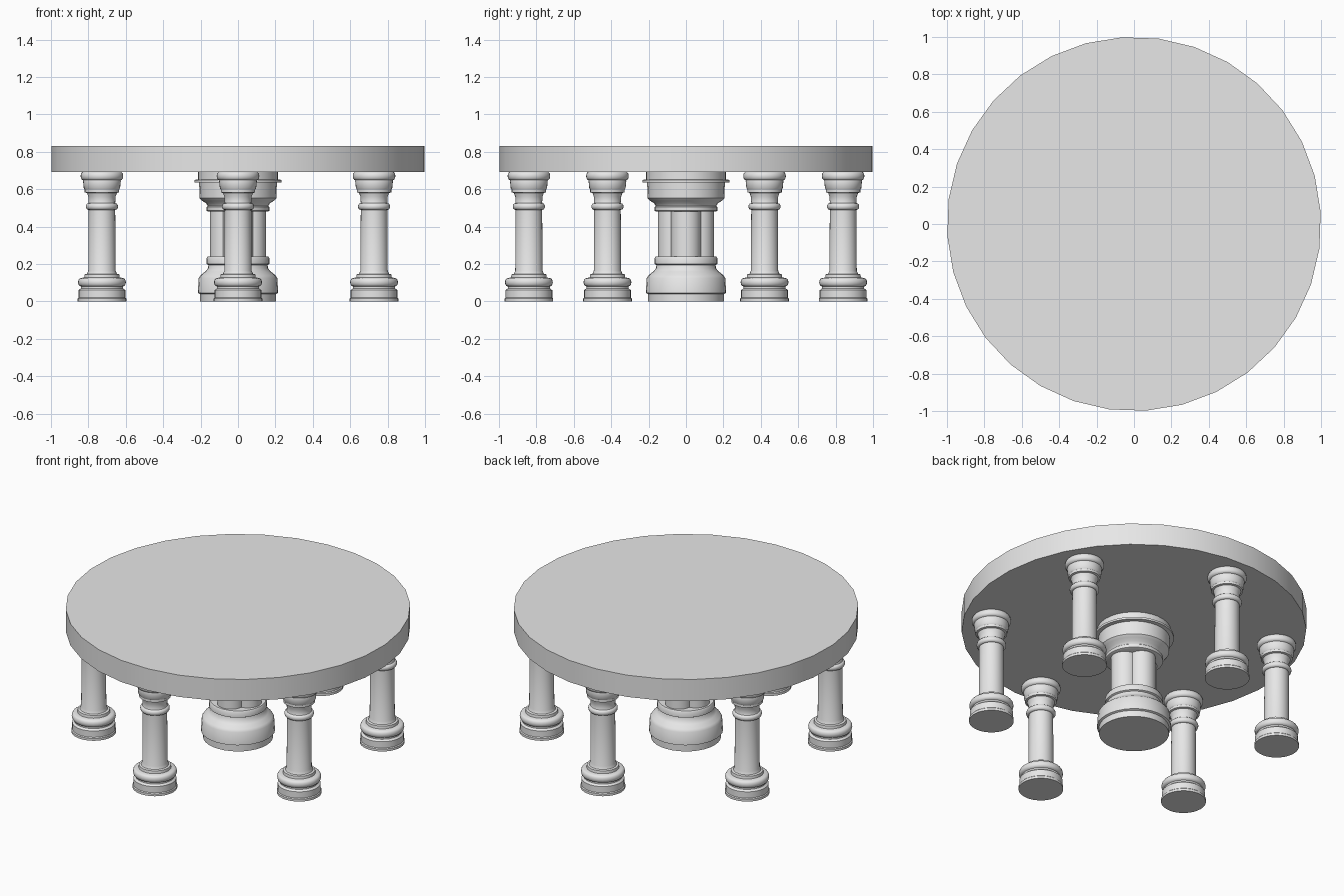
import bpy, bmesh, math
from math import sin, cos, pi, radians

cube = bpy.data.objects.get("Cube")
if cube:
    bpy.data.objects.remove(cube, do_unlink=True)

stone = bpy.data.materials.new("grey_stone")
stone.use_nodes = True
GREY = (0.8, 0.8, 0.8, 1)
stone.diffuse_color = GREY
stone.node_tree.nodes["Principled BSDF"].inputs["Base Color"].default_value = GREY


def bead(radius, low, high, bulge, steps=6):
    """Half-round moulding as profile points, from low to high."""
    mid, half = (low + high) / 2, (high - low) / 2
    return [(radius + bulge * cos(a), mid + half * sin(a))
            for a in (-pi / 2 + pi * i / steps for i in range(steps + 1))]


def lathe(name, profile, sides=32, turn=0, place=(0, 0, 0)):
    """Revolve (radius, height) points around z and cap both ends."""
    bm = bmesh.new()
    rings = [[bm.verts.new((r * cos(turn + 2 * pi * i / sides),
                            r * sin(turn + 2 * pi * i / sides), z))
              for i in range(sides)] for r, z in profile]
    for a, b in zip(rings, rings[1:]):
        for i in range(sides):
            j = (i + 1) % sides
            bm.faces.new((a[i], a[j], b[j], b[i]))
    bm.faces.new(rings[0][::-1])
    bm.faces.new(rings[-1])
    mesh = bpy.data.meshes.new(name)
    bm.to_mesh(mesh)
    bm.free()
    mesh.materials.append(stone)
    obj = bpy.data.objects.new(name, mesh)
    bpy.context.collection.objects.link(obj)
    obj.location = place
    bpy.ops.object.select_all(action='DESELECT')
    obj.select_set(True)
    bpy.context.view_layer.objects.active = obj
    bpy.ops.object.shade_smooth_by_angle(angle=radians(35))
    return obj


# Round slab top
lathe("table_top", [(1, 0.693), (1, 0.832)], turn=radians(3.7))

# Six outer columns: plinth, shaft with neck ring, capital
column = ([(0.13, 0), (0.13, 0.015), (0.125, 0.02), (0.125, 0.06), (0.113, 0.07), (0.113, 0.08)]
          + bead(0.113, 0.08, 0.125, 0.015)
          + [(0.095, 0.128), (0.093, 0.145), (0.08, 0.148), (0.073, 0.165), (0.071, 0.49)]
          + bead(0.073, 0.49, 0.525, 0.013)
          + [(0.071, 0.53), (0.073, 0.56), (0.08, 0.58), (0.092, 0.583), (0.092, 0.598),
             (0.097, 0.605), (0.101, 0.645)]
          + bead(0.1, 0.648, 0.693, 0.014))
for k in range(6):
    angle = radians(30 + 60 * k)
    lathe(f"outer_column_{k + 1}", column,
          place=(0.84 * cos(angle), 0.84 * sin(angle), 0))

# Central pedestal: base, four clustered shafts, capital
lathe("pedestal_base", [(0.203, 0), (0.203, 0.04), (0.215, 0.045), (0.21, 0.125), (0.2, 0.14),
                        (0.175, 0.16), (0.162, 0.175), (0.158, 0.195), (0.168, 0.2),
                        (0.168, 0.23), (0.162, 0.24)])
for k in range(4):
    angle = pi / 2 * k
    lathe(f"pedestal_shaft_{k + 1}", [(0.08, 0.235), (0.08, 0.485)],
          place=(0.07 * cos(angle), 0.07 * sin(angle), 0))
lathe("pedestal_capital", [(0.158, 0.48), (0.168, 0.485), (0.168, 0.505), (0.162, 0.51),
                           (0.17, 0.525), (0.192, 0.538), (0.205, 0.552), (0.208, 0.635),
                           (0.232, 0.637), (0.232, 0.65), (0.214, 0.653), (0.214, 0.693)])
